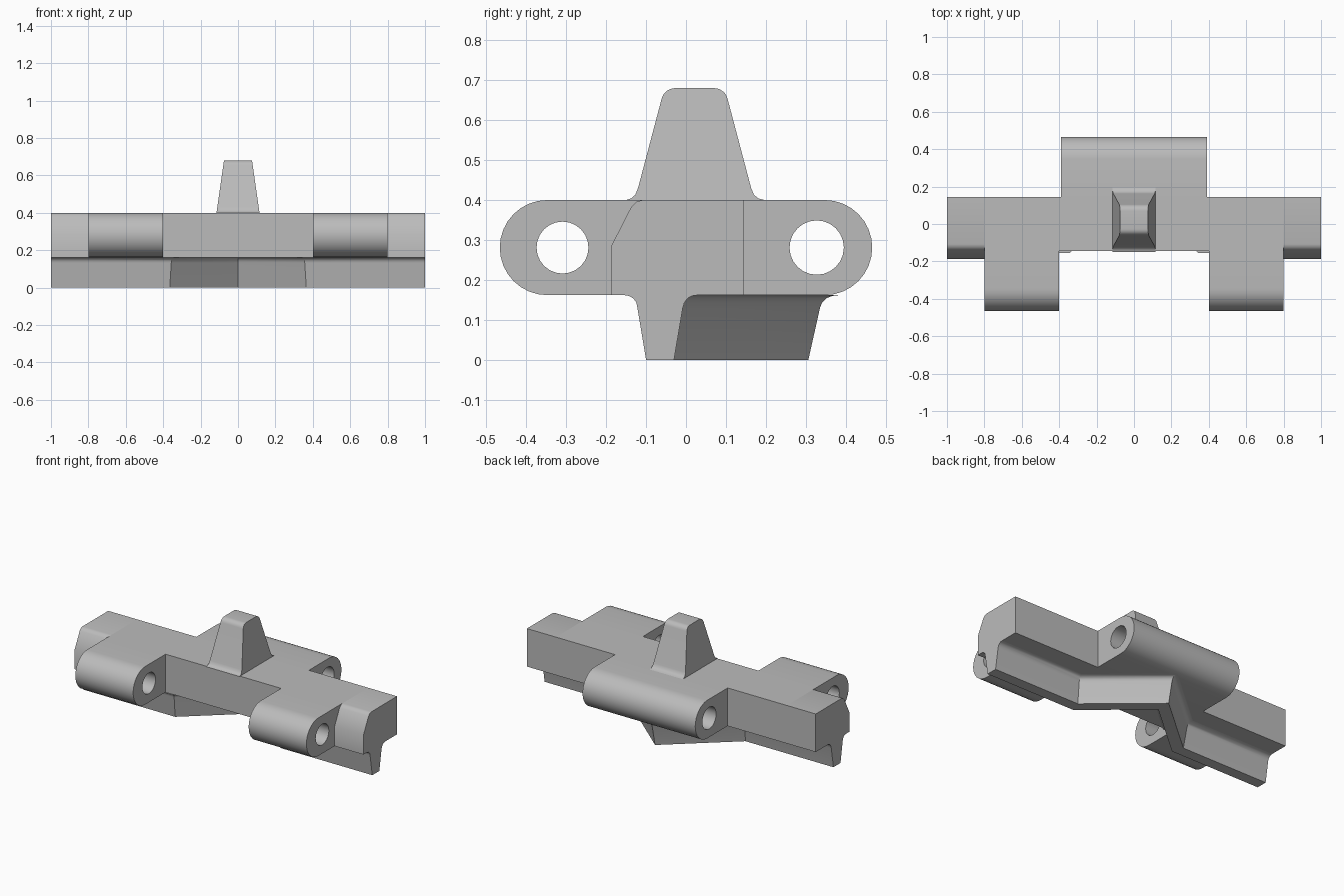
import bpy, bmesh, math

cube = bpy.data.objects.get("Cube")
if cube:
    bpy.data.objects.remove(cube, do_unlink=True)

steel = bpy.data.materials.new("plain_grey")
steel.use_nodes = True
grey = (0.5, 0.5, 0.5, 1)
steel.diffuse_color = grey
steel.node_tree.nodes["Principled BSDF"].inputs["Base Color"].default_value = grey

BOTTOM, TOP = 0.162, 0.40      # underside and deck of the link
MID, R = (BOTTOM + TOP) / 2, (TOP - BOTTOM) / 2


def arc(cy, cz, r, start, end, n=16):
    """Points on an arc in the side plane, angles in degrees."""
    angles = [math.radians(start + (end - start) * i / n) for i in range(n + 1)]
    return [(cy + r * math.cos(a), cz + r * math.sin(a)) for a in angles]


def loft(name, stations):
    """Skin a row of stations; each station is a list of closed loops."""
    bm = bmesh.new()
    rings = [[[bm.verts.new(p) for p in loop] for loop in st] for st in stations]
    for a, b in zip(rings, rings[1:]):
        for la, lb in zip(a, b):
            for i in range(len(la)):
                j = (i + 1) % len(la)
                bm.faces.new((la[i], la[j], lb[j], lb[i]))
    # cap both ends, leaving inner loops open as holes
    for end in (rings[0], rings[-1]):
        edges = [bm.edges.get((loop[i - 1], loop[i]))
                 for loop in end for i in range(len(loop))]
        bmesh.ops.triangle_fill(bm, edges=edges, use_beauty=True, normal=(1, 0, 0))
    bmesh.ops.recalc_face_normals(bm, faces=bm.faces)
    mesh = bpy.data.meshes.new(name)
    bm.to_mesh(mesh)
    bm.free()
    mesh.materials.append(steel)
    obj = bpy.data.objects.new(name, mesh)
    bpy.context.collection.objects.link(obj)
    bpy.ops.object.select_all(action="DESELECT")
    obj.select_set(True)
    bpy.context.view_layer.objects.active = obj
    bpy.ops.object.shade_smooth_by_angle(angle=math.radians(32))
    return obj


def prism(name, loops, x0, x1):
    """Extrude side-plane loops straight along x."""
    return loft(name, [[[(x, y, z) for y, z in loop] for loop in loops]
                       for x in (x0, x1)])


# Central bar
prism("main_bar", [[(-0.145, BOTTOM), (0.145, BOTTOM), (0.145, TOP), (-0.145, TOP)]],
      -0.8, 0.8)

# Rear hinge lug with pin hole
rear = [(0.145, BOTTOM)] + arc(0.347, MID, R, -90, 90) + [(0.145, TOP)]
prism("rear_lug", [rear, arc(0.327, MID, 0.068, 0, 345, 23)], -0.39, 0.39)

# Paired front lugs and chamfered end blocks
front = [(-0.145, TOP)] + arc(-0.347, MID, R, 90, 270) + [(-0.145, BOTTOM)]
front_hole = arc(-0.309, MID, 0.065, 0, 345, 23)
end = [(0.145, BOTTOM), (0.145, TOP), (-0.108, TOP), (-0.124, 0.396),
       (-0.137, 0.383), (-0.187, 0.285), (-0.187, BOTTOM)]
for side, s in (("left", 1), ("right", -1)):
    prism(side + "_front_lug", [front, front_hole], s * 0.4, s * 0.8)
    prism(side + "_end_block", [end], s * 0.8, s * 1.0)

# Ground bar: straight at the ends, mitred into a V that points backward
rib = [(-0.1, 0), (-0.03, 0), (-0.008, 0.13), (-0.004, 0.143), (0.004, 0.154),
       (0.015, 0.16), (0.028, BOTTOM), (-0.155, BOTTOM), (-0.142, 0.16),
       (-0.131, 0.153), (-0.124, 0.143), (-0.122, 0.132)]


def bend(y):
    return 0.365 + 0.37 * (y + 0.1)


def rib_station(place):
    if place == "tip":
        return [[(0, y + 0.86 * bend(y), z) for y, z in rib]]
    s, kind = place
    return [[(s * (1 if kind == "end" else bend(y)), y, z) for y, z in rib]]


loft("ground_bar", [rib_station(p) for p in
                    ((-1, "end"), (-1, "bend"), "tip", (1, "bend"), (1, "end"))])

# Guide tooth, tapering in both directions, with rounded crown and flared foot
tooth = ([(-0.15, TOP), (-0.137, 0.404), (-0.127, 0.413), (-0.12, 0.43)]
         + arc(-0.027, 0.645, 0.035, 165, 90, 6)
         + arc(0.07, 0.645, 0.035, 90, 15, 6)
         + [(0.163, 0.43), (0.17, 0.413), (0.181, 0.404), (0.196, TOP)])
loft("guide_tooth", [[[(s * (0.115 - 0.04 * (z - TOP) / 0.28), y, z)
                       for y, z in tooth]] for s in (-1, 1)])
